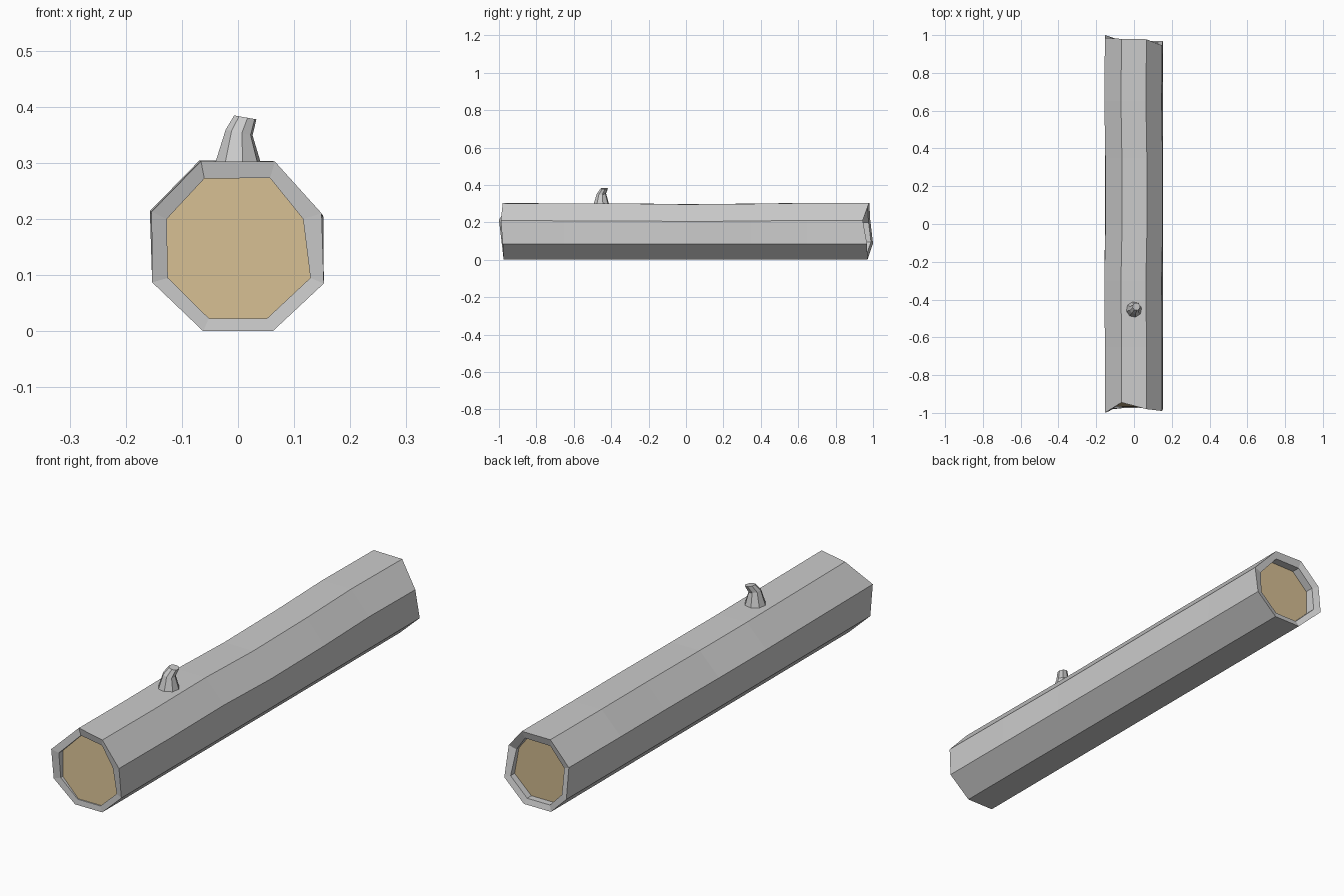
import bpy, bmesh, math
from mathutils import Matrix, Vector

if "Cube" in bpy.data.objects:
    bpy.data.objects.remove(bpy.data.objects["Cube"])


def make_object(name, rings, cap_start=False, cap_end=False, mat=None):
    """Loft a list of equal-length point rings into one flat-shaded object."""
    bm = bmesh.new()
    loops = [[bm.verts.new(p) for p in ring] for ring in rings]
    for a, b in zip(loops, loops[1:]):
        n = len(a)
        for i in range(n):
            j = (i + 1) % n
            bm.faces.new((a[i], a[j], b[j], b[i]))
    for use, loop in ((cap_start, loops[0]), (cap_end, loops[-1])):
        if use:
            bm.faces.new(loop)
    bmesh.ops.recalc_face_normals(bm, faces=bm.faces[:])
    mesh = bpy.data.meshes.new(name)
    bm.to_mesh(mesh)
    bm.free()
    obj = bpy.data.objects.new(name, mesh)
    bpy.context.collection.objects.link(obj)
    if mat:
        mesh.materials.append(mat)
    return obj


wood = bpy.data.materials.new("cut_wood")
wood.diffuse_color = (0.62, 0.48, 0.27, 1)
wood.use_nodes = True
wood.node_tree.nodes["Principled BSDF"].inputs["Base Color"].default_value = wood.diffuse_color

# Octagonal cross-sections (x, z), from bottom left round to lower left
outer = [(-.062, 0), (.062, 0), (.153, .085), (.149, .21),
         (.066, .302), (-.066, .303), (-.154, .213), (-.153, .087)]
inner = [(-.052, .023), (.052, .023), (.129, .095), (.116, .2),
         (.057, .273), (-.06, .272), (-.127, .2), (-.125, .095)]

# Jagged end positions along y
front_y = [-.975, -.975, -.98, -.99, -.98, -.945, -1.0, -.985]
back_y = [.97, .97, .968, .945, .978, .98, .985, 1.0]
front_cap_y = [-.968, -.968, -.968, -.965, -.945, -.93, -.962, -.965]
back_cap_y = [.935, .935, .935, .925, .935, .935, .94, .945]


def ring(profile, ys):
    return [(x, y, z) for (x, z), y in zip(profile, ys)]


# Slightly uneven bark rings: y, upper-side height shift, x shift of top edges
middle = [(-.65, -.002, .0), (-.3, -.002, -.003), (.0, -.006, .003),
          (.35, -.003, .002), (.65, .001, -.003)]
bark = [ring(outer, front_y)]
for y, dz, dx in middle:
    prof = [(x + (dx if z > .15 else 0), z + (dz if z > .15 else 0))
            for x, z in outer]
    bark.append(ring(prof, [y] * 8))
bark.append(ring(outer, back_y))

# Bark shell with rims turned into both open ends
front_lip = [y * .7 + c * .3 for y, c in zip(front_y, front_cap_y)]
back_lip = [y * .8 + c * .2 for y, c in zip(back_y, back_cap_y)]
shell = [ring(inner, front_cap_y), ring(inner, front_lip)] + bark
shell += [ring(inner, back_lip), ring(inner, back_cap_y)]
make_object("log_bark", shell)

# Tan core showing at both cut ends
make_object("log_core", [ring(inner, front_cap_y), ring(inner, back_cap_y)],
            True, True, wood)

# Bent branch stub: centre, radius, tilt towards +x
stub = [((0, -.453, .295), .043, 0), ((.002, -.452, .354), .025, 12),
        ((.013, -.437, .381), .0205, 10)]
stub_rings = []
for centre, radius, tilt in stub:
    rot = Matrix.Rotation(math.radians(tilt), 3, 'Y')
    stub_rings.append([Vector(centre) + rot @ Vector(
        (radius * math.cos(a), radius * math.sin(a), 0))
        for a in (math.tau * i / 8 + .2 for i in range(8))])
make_object("branch_stub", stub_rings, False, True)
